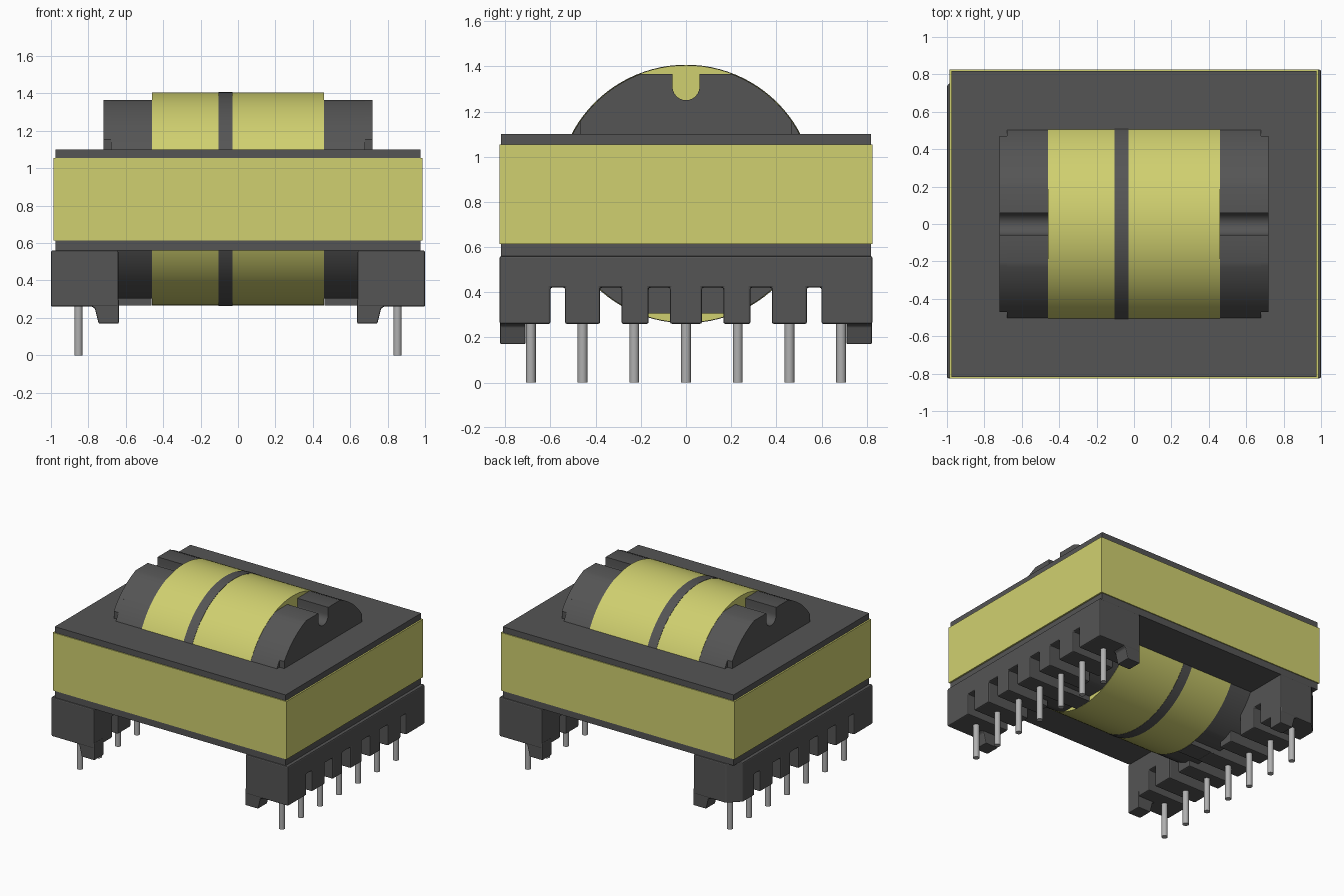
import bpy, bmesh, math

cube = bpy.data.objects.get("Cube")
if cube:
    bpy.data.objects.remove(cube, do_unlink=True)


def material(name, rgb, rough=0.6):
    m = bpy.data.materials.new(name)
    m.use_nodes = True
    m.diffuse_color = (*rgb, 1)
    b = m.node_tree.nodes["Principled BSDF"]
    b.inputs["Base Color"].default_value = (*rgb, 1)
    b.inputs["Roughness"].default_value = rough
    return m


DARK = material("dark_grey", (0.09, 0.09, 0.09))
YELLOW = material("tape_yellow", (0.63, 0.63, 0.16))
METAL = material("pin_grey", (0.43, 0.43, 0.43))


def finish(name, bm, mat, bevel=0.0, smooth=False):
    bmesh.ops.recalc_face_normals(bm, faces=bm.faces[:])
    me = bpy.data.meshes.new(name)
    bm.to_mesh(me)
    bm.free()
    ob = bpy.data.objects.new(name, me)
    bpy.context.collection.objects.link(ob)
    me.materials.append(mat)
    if bevel:
        mod = ob.modifiers.new("Bevel", "BEVEL")
        mod.width = bevel
        mod.segments = 2
        mod.limit_method = "ANGLE"
    if smooth:
        bpy.ops.object.select_all(action="DESELECT")
        ob.select_set(True)
        bpy.context.view_layer.objects.active = ob
        bpy.ops.object.shade_smooth_by_angle(angle=math.radians(30))
    return ob


def prism(points, axis, a, b):
    """Extrude a profile along x (points are y, z) or along y (points are x, z)."""
    bm = bmesh.new()
    place = (lambda p: (a, p[0], p[1])) if axis == "x" else (lambda p: (p[0], a, p[1]))
    face = bm.faces.new([bm.verts.new(place(p)) for p in points])
    out = bmesh.ops.extrude_face_region(bm, geom=[face])
    verts = [g for g in out["geom"] if isinstance(g, bmesh.types.BMVert)]
    shift = (b - a, 0, 0) if axis == "x" else (0, b - a, 0)
    bmesh.ops.translate(bm, verts=verts, vec=shift)
    return bm


def box(name, x, y, z, mat, bevel=0.0):
    pts = [(y[0], z[0]), (y[1], z[0]), (y[1], z[1]), (y[0], z[1])]
    return finish(name, prism(pts, "x", *x), mat, bevel)


CZ, R = 0.835, 0.57   # axis height and radius of the winding


def circle(r, n=96):
    return [(r * math.cos(2 * math.pi * i / n), CZ + r * math.sin(2 * math.pi * i / n))
            for i in range(n)]


# Core and the tape wrapped around it
box("core", (-0.975, 0.975), (-0.818, 0.818), (0.56, 1.10), DARK)
box("core_tape", (-0.987, 0.987), (-0.825, 0.825), (0.613, 1.055), YELLOW)

# Two winding sections with a dark divider between them
finish("winding_right", prism(circle(R), "x", -0.46, -0.105), YELLOW, smooth=True)
finish("winding_left", prism(circle(R), "x", -0.03, 0.46), YELLOW, smooth=True)
finish("winding_divider", prism(circle(R + 0.002), "x", -0.105, -0.03), DARK, smooth=True)


def flange_profile(y_limit, notch):
    """Arc with a flat crown, narrowed to y_limit, optionally with a round notch."""
    r = R - 0.002
    a0 = max(math.asin(0.165 / r), math.acos(min(1, y_limit / r)))
    a1 = math.asin(0.53 / r)
    half = [(r * math.cos(a0), 1.0)]
    for i in range(17):
        a = a0 + (a1 - a0) * i / 16
        half.append((r * math.cos(a), CZ + r * math.sin(a)))
    if notch:
        half.append((0.06, 1.365))
        for i in range(7):
            a = -math.pi / 2 * i / 6
            half.append((0.06 * math.cos(a), 1.31 + 0.06 * math.sin(a)))
        mirrored = [(-y, z) for y, z in reversed(half[:-1])]
    else:
        mirrored = [(-y, z) for y, z in reversed(half)]
    return half + mirrored


SLOTS = [(-0.60, -0.535), (-0.38, -0.285), (-0.165, -0.07),
         (0.07, 0.165), (0.285, 0.38), (0.535, 0.60)]
comb = [(0.825, 0.56), (-0.825, 0.56), (-0.825, 0.26)]
for y0, y1 in SLOTS:
    comb += [(y0, 0.26), (y0, 0.42), (y1, 0.42), (y1, 0.26)]
comb.append((0.825, 0.26))

for s, side in ((1, "left"), (-1, "right")):
    # Bobbin flange above and below the core, with a narrower outer rim
    for lim, x0, x1, part in ((0.60, 0.46, 0.68, "flange"), (0.47, 0.68, 0.72, "flange_rim")):
        finish(f"upper_{part}_{side}",
               prism(flange_profile(lim, True), "x", s * x0, s * x1), DARK, smooth=True)
        low = [(y, 2 * CZ - z) for y, z in flange_profile(lim, False)]
        finish(f"lower_{part}_{side}", prism(low, "x", s * x0, s * x1), DARK, smooth=True)

    # Slotted pin rail; one corner is cut as the orientation mark
    bm = prism(comb, "x", s * 0.64, s * 1.0)
    if s < 0:
        corner = [e for e in bm.edges
                  if all(v.co.x < -0.99 and v.co.y > 0.82 for v in e.verts)]
        bmesh.ops.bevel(bm, geom=corner, offset=0.085, segments=1, affect="EDGES")
    finish(f"pin_rail_{side}", bm, DARK, bevel=0.008)

    # Middle rib reaching in to the winding
    xs = sorted((s * 0.462, s * 0.66))
    box(f"middle_rib_{side}", xs, (-0.07, 0.07), (0.265, 0.42), DARK)

    # Stand-off feet at both ends of the rail
    foot = [(s * x, z) for x, z in ((0.637, 0.30), (0.637, 0.17), (0.745, 0.17),
                                    (0.765, 0.25), (0.785, 0.262), (0.785, 0.30))]
    for t, end in ((-1, "front"), (1, "back")):
        finish(f"foot_{side}_{end}", prism(foot, "y", t * 0.71, t * 0.823), DARK, bevel=0.006)

    # Row of seven round pins
    for i in range(7):
        bm = bmesh.new()
        bmesh.ops.create_cone(bm, cap_ends=True, segments=20, radius1=0.022,
                              radius2=0.022, depth=0.30)
        bmesh.ops.translate(bm, verts=bm.verts[:], vec=(s * 0.853, (i - 3) * 0.229, 0.15))
        finish(f"pin_{side}_{i + 1}", bm, METAL, smooth=True)
